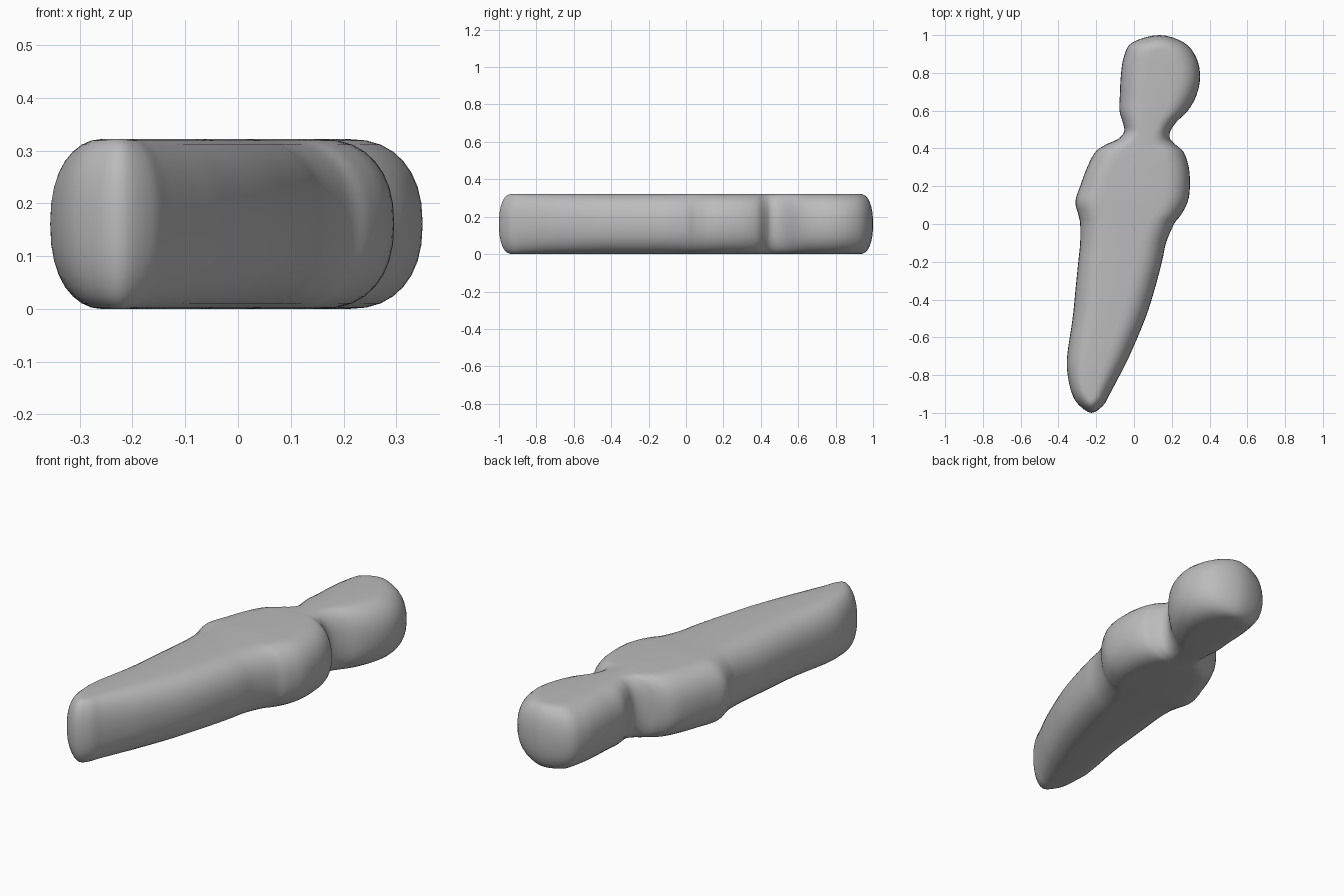
import bpy, bmesh, math
from mathutils import Vector

cube = bpy.data.objects.get("Cube")
if cube:
    bpy.data.objects.remove(cube)

HEIGHT = 0.322
LAYERS = 16
STEPS = 4

# Plan outline from head to foot: y, right edge, left edge
rows = [
    (0.96, -0.01, 0.265), (0.88, -0.055, 0.33), (0.78, -0.07, 0.35),
    (0.68, -0.075, 0.33), (0.6, -0.077, 0.285), (0.54, -0.06, 0.225),
    (0.49, -0.052, 0.192), (0.45, -0.085, 0.192), (0.42, -0.15, 0.22),
    (0.38, -0.205, 0.263), (0.3, -0.248, 0.29), (0.2, -0.285, 0.296),
    (0.12, -0.31, 0.285), (0.05, -0.295, 0.25), (0, -0.285, 0.212),
    (-0.1, -0.285, 0.17), (-0.2, -0.295, 0.148), (-0.35, -0.31, 0.108),
    (-0.5, -0.325, 0.06), (-0.7, -0.354, -0.025), (-0.8, -0.351, -0.075),
    (-0.9, -0.328, -0.128), (-0.96, -0.29, -0.163),
]
head_tip, foot_tip = Vector((0.135, 1)), Vector((-0.225, -1))
control = ([head_tip] + [Vector((a, y)) for y, a, b in rows] + [foot_tip]
           + [Vector((b, y)) for y, a, b in reversed(rows)])


def smooth_loop(points):
    """Closed Catmull-Rom curve through the points."""
    out, n = [], len(points)
    for i in range(n):
        p, q, r, s = (points[(i + k) % n] for k in (-1, 0, 1, 2))
        for j in range(STEPS):
            t = j / STEPS
            out.append((q * 2 + (r - p) * t + (p * 2 - q * 5 + r * 4 - s) * t ** 2
                        + (q * 3 - p - r * 3 + s) * t ** 3) / 2)
    return out


outline = smooth_loop(control)
count = len(outline)

# Stack of outlines, pulled inward toward the top and bottom
bm = bmesh.new()
loops = []
for k in range(LAYERS + 1):
    angle = math.pi * (k / LAYERS - 0.5)
    rise = math.copysign(abs(math.sin(angle)) ** 0.87, angle)
    inset = 1 - max(math.cos(angle), 0) ** 0.87
    loop = []
    for i, p in enumerate(outline):
        centre = (p.x + outline[-i % count].x) / 2
        half = p.x - centre
        keep = abs(half) - inset * min(0.14, abs(half) * 0.7)
        y = p.y - inset * 0.07 * p.y ** 5
        loop.append(bm.verts.new((centre + math.copysign(keep, half), y,
                                  HEIGHT / 2 * (1 + rise))))
    loops.append(loop)
for low, high in zip(loops, loops[1:]):
    for i in range(count):
        j = (i + 1) % count
        bm.faces.new((low[i], low[j], high[j], high[i]))

# Flat top and bottom, filled in strips across the width
for loop in (loops[0], loops[-1]):
    for i in range(count // 2):
        corners = [loop[i], loop[i + 1], loop[-i - 1], loop[-i % count]]
        bm.faces.new(list(dict.fromkeys(corners)))
bmesh.ops.recalc_face_normals(bm, faces=bm.faces)
for face in bm.faces:
    face.smooth = True

mesh = bpy.data.meshes.new("figure_body")
bm.to_mesh(mesh)
bm.free()
body = bpy.data.objects.new("figure_body", mesh)
bpy.context.collection.objects.link(body)

# Plain grey finish
grey = bpy.data.materials.new("plain_grey")
grey.use_nodes = True
colour = (0.5, 0.5, 0.5, 1)
grey.diffuse_color = colour
grey.node_tree.nodes["Principled BSDF"].inputs["Base Color"].default_value = colour
mesh.materials.append(grey)
